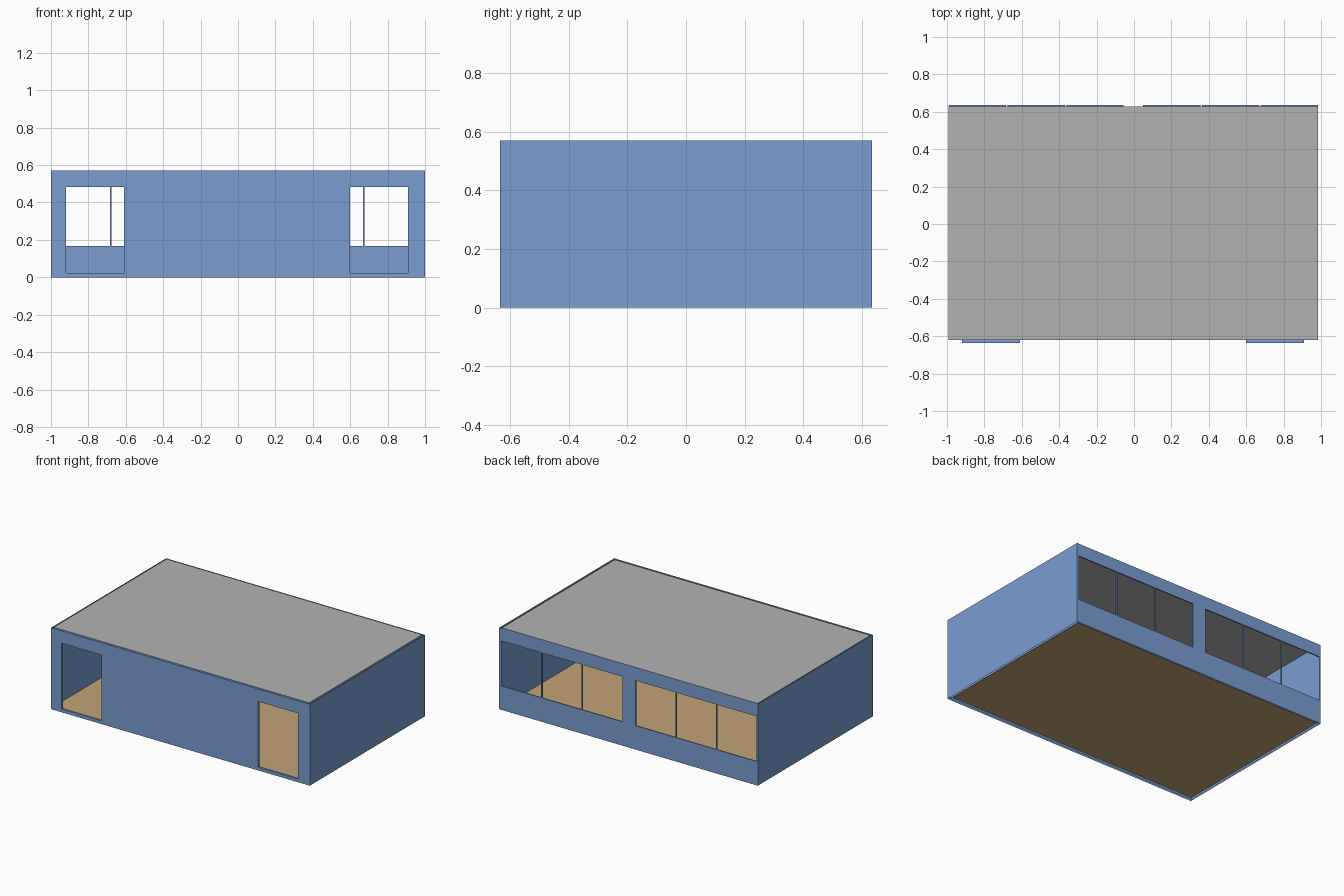
import bpy, bmesh

if "Cube" in bpy.data.objects:
    bpy.data.objects.remove(bpy.data.objects["Cube"])

H = 0.57                     # wall height
X0, X1 = -0.992, 0.985       # inner room limits
Y0, Y1 = -0.62, 0.627
FLOOR = 0.015


def material(name, rgb):
    m = bpy.data.materials.new(name)
    m.diffuse_color = (*rgb, 1)
    m.use_nodes = True
    m.node_tree.nodes["Principled BSDF"].inputs["Base Color"].default_value = m.diffuse_color
    return m


BLUE = material("wall blue", (0.19, 0.34, 0.64))
GREY = material("roof grey", (0.45, 0.45, 0.45))
TAN = material("floor tan", (0.54, 0.36, 0.18))


def finish(bm, name, mat):
    me = bpy.data.meshes.new(name)
    bm.to_mesh(me)
    bm.free()
    me.materials.append(mat)
    ob = bpy.data.objects.new(name, me)
    bpy.context.collection.objects.link(ob)
    return ob


def sheet(name, corners, mat):
    bm = bmesh.new()
    bm.faces.new([bm.verts.new(c) for c in corners])
    return finish(bm, name, mat)


def pierced_wall(name, xs, zs, holes, y_out, y_in, seams=False):
    """Two thin skins on a grid, open where holes are, joined by reveals."""
    bm = bmesh.new()
    n, m = len(xs), len(zs)
    front = y_out < 0

    def skin(y, ends):
        cols = [ends[0]] + list(xs[1:-1]) + [ends[1]]
        return [[bm.verts.new((x, y, z)) for z in zs] for x in cols]

    def quad(vs, flip):
        bm.faces.new(vs[::-1] if flip else vs)

    outer = skin(y_out, (xs[0], xs[-1]))
    inner = skin(y_in, (X0, X1))
    for i in range(n - 1):
        for j in range(m - 1):
            cells = [(i, j), (i + 1, j), (i + 1, j + 1), (i, j + 1)]
            if (i, j) not in holes:
                quad([outer[a][b] for a, b in cells], not front)
                quad([inner[a][b] for a, b in cells], front)
            else:
                # sill, jambs and head of the opening
                for k in range(4):
                    a, b = cells[k], cells[(k + 1) % 4]
                    quad([outer[a[0]][a[1]], outer[b[0]][b[1]],
                          inner[b[0]][b[1]], inner[a[0]][a[1]]], not front)
    if seams:
        # panels stay separate from the posts between them
        up = [e for e in bm.edges
              if abs(e.verts[0].co.z - e.verts[1].co.z) > 0.01]
        bmesh.ops.split_edges(bm, edges=up)
    return finish(bm, name, BLUE)


# front wall with two doorways
pierced_wall("front_wall", [-1, -0.92, -0.61, 0.6, 0.91, 1],
             [0, 0.023, 0.482, H], {(1, 1), (3, 1)}, -0.635, Y0)

# back wall: two rows of three windows around a middle post
posts = [-1, -0.99, -0.684, -0.677, -0.369, -0.362, -0.055,
         0.047, 0.356, 0.363, 0.669, 0.676, 0.983, 1]
pierced_wall("back_wall", posts, [0, 0.167, 0.482, H],
             {(i, 1) for i in (1, 3, 5, 7, 9, 11)}, 0.635, Y1, seams=True)

# side walls: outer and inner skins
for side, s, xi in (("left", -1, X0), ("right", 1, X1)):
    for part, x, a, b, d in (("outer", s, -0.635, 0.635, s),
                             ("inner", xi, Y0, Y1, -s)):
        pts = [(x, a, 0), (x, b, 0), (x, b, H), (x, a, H)]
        sheet(f"{side}_wall_{part}", pts if d > 0 else pts[::-1], BLUE)

# floor and roof sheets
for name, z, mat in (("floor", FLOOR, TAN), ("roof", H, GREY)):
    sheet(name, [(X0, Y0, z), (X1, Y0, z), (X1, Y1, z), (X0, Y1, z)], mat)
